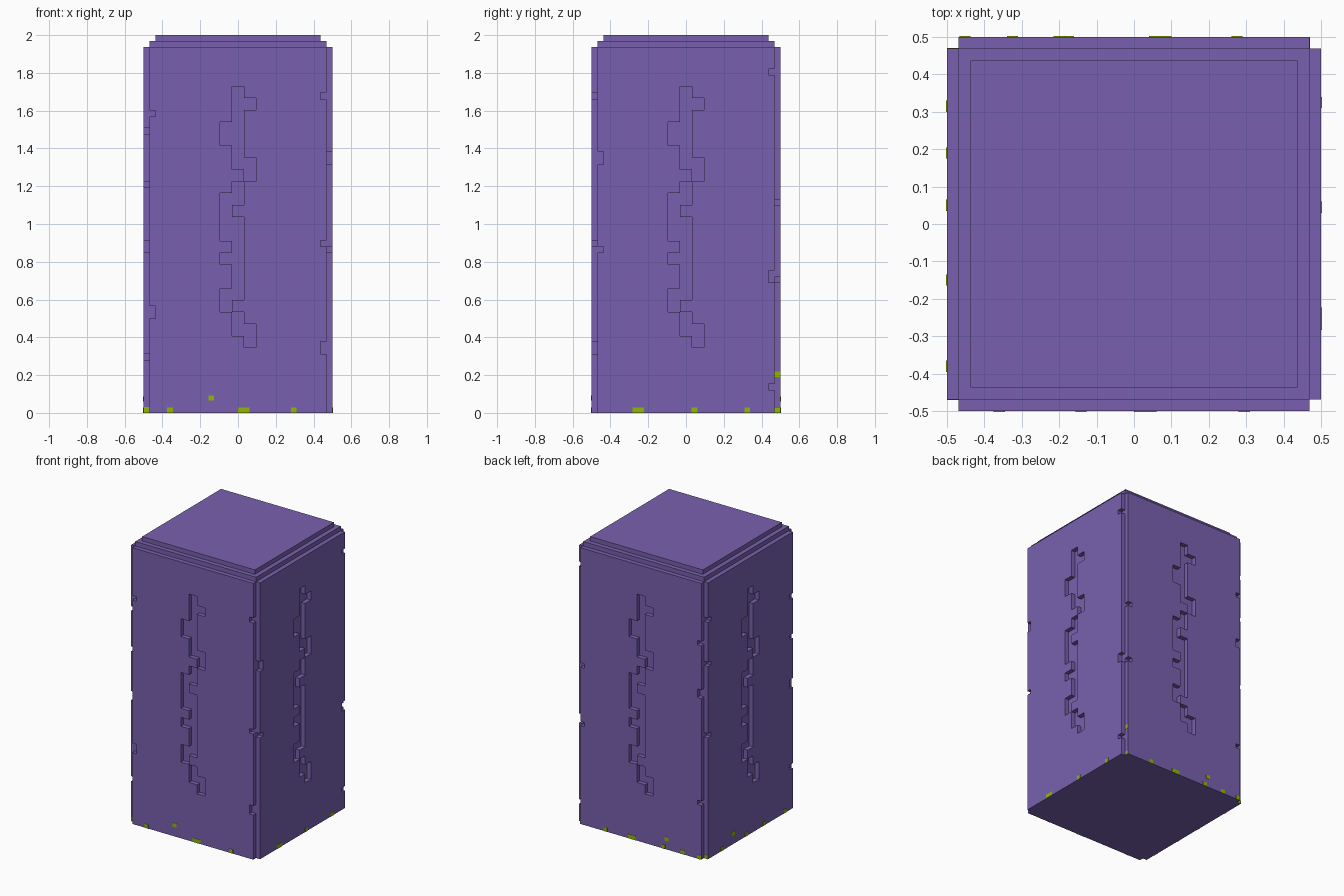
import bpy, bmesh, math
from mathutils import Matrix

if "Cube" in bpy.data.objects:
    bpy.data.objects.remove(bpy.data.objects["Cube"])

IN, OUT, H = 0.469, 0.5, 1.9375     # core half width, panel face, panel height


def material(name, rgb):
    m = bpy.data.materials.new(name)
    m.diffuse_color = (*rgb, 1)
    m.use_nodes = True
    m.node_tree.nodes["Principled BSDF"].inputs["Base Color"].default_value = m.diffuse_color
    return m


PURPLE = material("purple_stone", (0.19, 0.118, 0.43))
GREEN = material("moss_green", (0.28, 0.48, 0.0))


def finish(bm, name, mat, turn=0):
    bm.transform(Matrix.Rotation(turn * math.pi / 2, 4, 'Z'))
    me = bpy.data.meshes.new(name)
    bm.to_mesh(me)
    bm.free()
    me.materials.append(mat)
    ob = bpy.data.objects.new(name, me)
    bpy.context.collection.objects.link(ob)


def add_box(bm, x0, x1, y0, y1, z0, z1):
    m = Matrix.Translation(((x0 + x1) / 2, (y0 + y1) / 2, (z0 + z1) / 2))
    m = m @ Matrix.Diagonal((x1 - x0, y1 - y0, z1 - z0, 1))
    bmesh.ops.create_cube(bm, size=1, matrix=m)


def panel(name, holes, turn):
    """Front-facing slab with rectangular openings (u0, u1, z0, z1), turned about z."""
    us = sorted({-IN, IN} | {v for h in holes for v in h[:2]})
    zs = sorted({0, H} | {v for h in holes for v in h[2:]})

    def solid(i, j):
        if not (0 <= i < len(us) - 1 and 0 <= j < len(zs) - 1):
            return False
        u, z = (us[i] + us[i + 1]) / 2, (zs[j] + zs[j + 1]) / 2
        return not any(a < u < b and c < z < d for a, b, c, d in holes)

    bm = bmesh.new()

    def quad(*pts):
        bm.faces.new([bm.verts.new(p) for p in pts])

    for i in range(len(us) - 1):
        for j in range(len(zs) - 1):
            if not solid(i, j):
                continue
            a, b, c, d, f, k = us[i], us[i + 1], zs[j], zs[j + 1], -OUT, -IN
            quad((a, f, c), (b, f, c), (b, f, d), (a, f, d))
            if not solid(i - 1, j):
                quad((a, k, c), (a, f, c), (a, f, d), (a, k, d))
            if not solid(i + 1, j):
                quad((b, f, c), (b, k, c), (b, k, d), (b, f, d))
            if not solid(i, j - 1):
                quad((a, k, c), (b, k, c), (b, f, c), (a, f, c))
            if not solid(i, j + 1):
                quad((a, f, d), (b, f, d), (b, k, d), (a, k, d))
    bmesh.ops.remove_doubles(bm, verts=bm.verts, dist=1e-5)
    bmesh.ops.dissolve_limit(bm, angle_limit=0.01, verts=bm.verts, edges=bm.edges)
    finish(bm, name, PURPLE, turn)


# Zigzag crack: three columns, each with row ranges counted from the top
CRACK = {-1: [(3, 5), (9, 13), (14, 15), (17, 19)],
         0: [(0, 7), (8, 10), (11, 18), (19, 21)],
         1: [(1, 2), (6, 8), (20, 22)]}
ROW = 0.0629
SIDE = {-1: (-0.094, -0.031), 0: (-0.031, 0.031), 1: (0.031, 0.094)}
crack = [(*SIDE[c], round(1.729 - b * ROW, 4), round(1.729 - a * ROW, 4))
         for c, runs in CRACK.items() for a, b in runs]

# Chips on the left and right edges of each panel, as height ranges
CHIPS = {
    "front": ([(1.57, 1.602), (0.50, 0.565)], [(1.66, 1.695), (0.88, 0.912), (0.313, 0.377)]),
    "right": ([(1.316, 1.385), (0.85, 0.88)], [(1.79, 1.82), (0.69, 0.755), (0.122, 0.154)]),
    "back": ([(1.10, 1.13), (0.69, 0.72)], [(1.50, 1.53), (1.13, 1.19), (0.38, 0.41)]),
    "left": ([(1.66, 1.69), (1.35, 1.38), (0.85, 0.88)],
             [(1.475, 1.507), (1.192, 1.225), (0.85, 0.912), (0.28, 0.315)]),
}
# Moss specks on each panel: centre, bottom height, width
MOSS = {
    "front": [(-0.36, 0, .03), (0.03, 0, .06), (0.295, 0, .03), (-0.142, .065, .03)],
    "right": [(-0.253, 0, .06), (0.045, 0, .03), (0.325, 0, .03)],
    "back": [(-0.275, 0, .03), (-0.07, 0, .06), (0.175, 0, .03), (0.325, 0, .03),
             (0.2, .06, .03), (0.452, 0, .03)],
    "left": [(-0.315, 0, .03), (-0.19, .06, .03), (-0.05, 0, .03), (0.15, 0, .03), (0.38, 0, .03)],
}

# Four outer panels with their moss
for turn, side in enumerate(("front", "right", "back", "left")):
    lefts, rights = CHIPS[side]
    holes = crack + [(-IN, -0.4375, *r) for r in lefts] + [(0.4375, IN, *r) for r in rights]
    panel(side + "_panel", holes, turn)
    bm = bmesh.new()
    for u, z, w in MOSS[side]:
        add_box(bm, u - w / 2, u + w / 2, -OUT - 0.002, -OUT + 0.002, z, z + 0.028)
    finish(bm, side + "_moss", GREEN, turn)

# Moss in the corner grooves
bm = bmesh.new()
add_box(bm, -OUT, -IN, -IN - 0.002, -IN, 0, 0.03)
add_box(bm, IN, IN + 0.002, IN, OUT, 0.19, 0.22)
add_box(bm, IN, IN + 0.002, IN, OUT, 0, 0.025)
add_box(bm, -OUT, -IN, IN, IN + 0.002, 0, 0.025)
finish(bm, "corner_moss", GREEN)

# Inner core and top slab
bm = bmesh.new()
add_box(bm, -IN, IN, -IN, IN, 0, 1.969)
finish(bm, "core", PURPLE)
bm = bmesh.new()
add_box(bm, -0.4375, 0.4375, -0.4375, 0.4375, 1.969, 2.0)
finish(bm, "top_slab", PURPLE)
